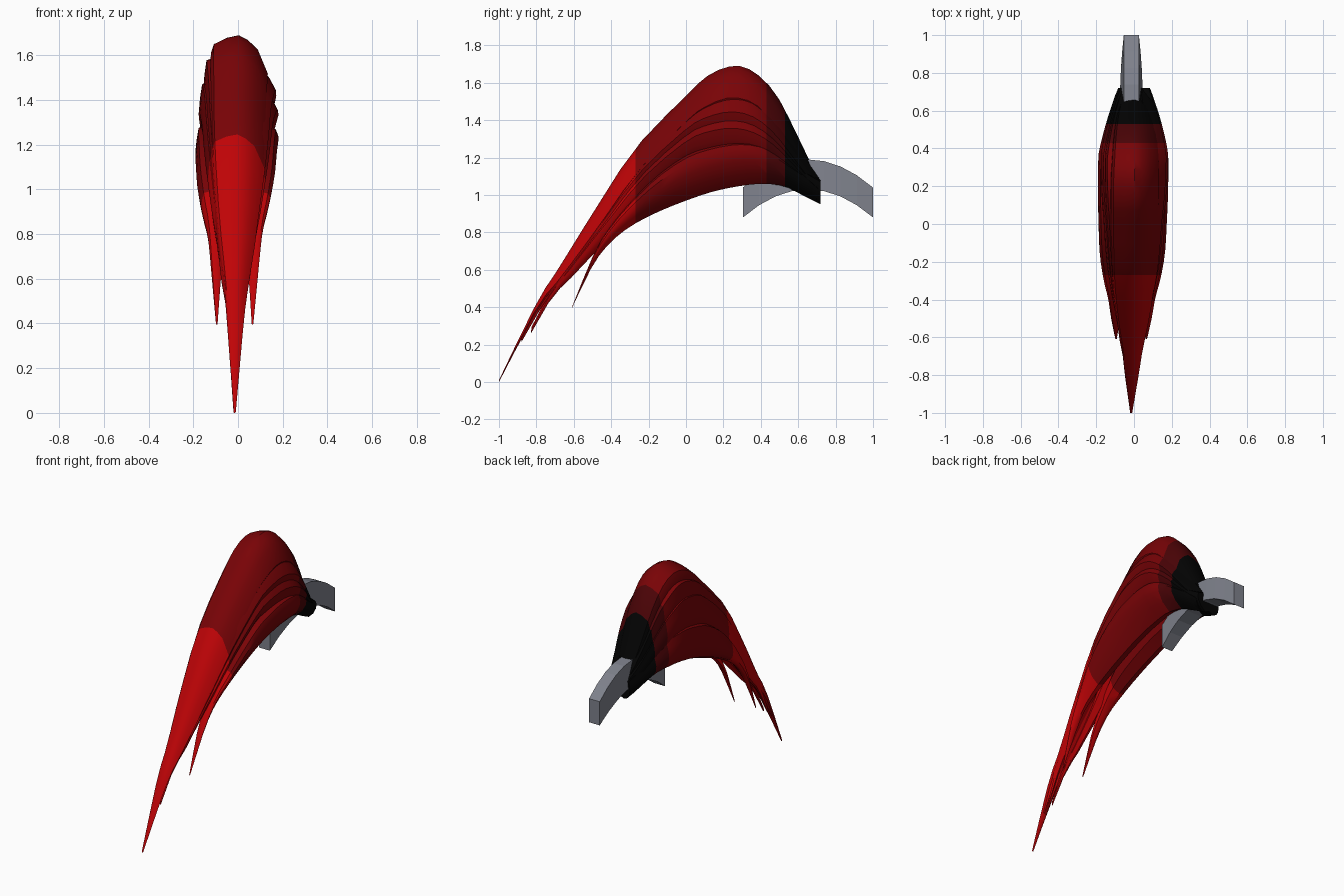
import bpy, bmesh, math
from mathutils import Vector

cube = bpy.data.objects.get("Cube")
if cube:
    bpy.data.objects.remove(cube)


def material(name, colour):
    mat = bpy.data.materials.new(name)
    mat.use_nodes = True
    mat.diffuse_color = (*colour, 1)
    mat.node_tree.nodes["Principled BSDF"].inputs["Base Color"].default_value = (*colour, 1)
    return mat


bright_red = material("bright red", (0.52, 0.001, 0.002))
deep_red = material("deep red", (0.19, 0.001, 0.002))
dark_red = material("dark red", (0.07, 0.001, 0.002))
black = material("black", (0.001, 0.001, 0.001))
grey = material("steel grey", (0.21, 0.22, 0.26))
PLUME = [bright_red, deep_red, dark_red, black]
BANDS = [-0.27, 0.43, 0.53]     # colour changes along the plume
STEPS = 24                      # rings along a lock


def on_path(points, f):
    """Catmull-Rom point at fraction f of a short control path."""
    last = len(points) - 1
    i = min(int(f * last), last - 1)
    t = f * last - i
    a, b, c, d = (Vector(points[min(max(k, 0), last)]) for k in (i - 1, i, i + 1, i + 2))
    return 0.5 * (2 * b + (c - a) * t + (2 * a - 5 * b + 4 * c - d) * t ** 2
                  + (3 * b - a - 3 * c + d) * t ** 3)


def finish(name, bm, mats):
    bmesh.ops.recalc_face_normals(bm, faces=bm.faces)
    mesh = bpy.data.meshes.new(name)
    bm.to_mesh(mesh)
    bm.free()
    for mat in mats:
        mesh.materials.append(mat)
    obj = bpy.data.objects.new(name, mesh)
    bpy.context.scene.collection.objects.link(obj)
    return obj


def loft(bm, rings):
    """Skin a list of rings and cap both ends."""
    rows = [[bm.verts.new(p) for p in ring] for ring in rings]
    n = len(rows[0])
    for a, b in zip(rows, rows[1:]):
        for i in range(n):
            bm.faces.new((a[i], a[(i + 1) % n], b[(i + 1) % n], b[i]))
    bm.faces.new(rows[0])
    bm.faces.new(rows[-1])


# Upper and lower edges (y, z) of the crest lock and of the lowest lock, root to tip
crest_top = [(.69, 1.12), (.59, 1.33), (.48, 1.54), (.36, 1.66), (.25, 1.69), (.12, 1.64),
             (0, 1.53), (-.27, 1.25), (-.5, .9), (-.68, .61), (-.8, .42), (-1, .01)]
crest_under = [(.64, 1), (.54, 1.16), (.44, 1.28), (.35, 1.36), (.22, 1.38), (.1, 1.34),
               (0, 1.28), (-.25, 1.02), (-.46, .75), (-.66, .52), (-.8, .37), (-1, 0)]
low_top = [(.72, 1.08), (.6, 1.15), (.47, 1.24), (.36, 1.28), (.25, 1.285), (.12, 1.26),
           (0, 1.215), (-.15, 1.11), (-.28, .98), (-.39, .85), (-.49, .69), (-.61, .4)]
low_under = [(.72, .95), (.62, 1), (.53, 1.045), (.42, 1.06), (.3, 1.05), (.15, 1.02),
             (0, .97), (-.16, .905), (-.3, .83), (-.41, .74), (-.5, .62), (-.61, .395)]
taper = [(w, 0) for w in (.55, .76, .89, .96, 1, 1, .97, .91, .7, .42, .28, .04)]

# Cross-sections (outward, up): domed crest, undercut left side, upright right side
CREST = [(0, 1), (.3, .87), (.65, .6), (1, -.1), (.85, -.45), (0, -1),
         (-.8, -.8), (-1, -.2), (-.95, .5), (-.85, .75), (-.4, .93)]
UNDERCUT = [(.1, 1), (.4, .77), (.74, .45), (1, .1), (.85, -.3), (.5, -.75), (.1, -1),
            (-.7, -.7), (-1, 0), (-.6, .8)]
INSLOPED = [(.3, 1), (.85, .85), (1, .55), (.9, .1), (.5, -.5), (-.2, -1),
            (-.8, -.8), (-1, 0), (-.6, .8)]
UPRIGHT = [(.4, 1), (.84, .9), (.94, .45), (1, 0), (.9, -.5), (.6, -.85), (.1, -1),
           (-.7, -.7), (-1, 0), (-.6, .8)]


def lock(name, section, side, root_mix, tip_mix, offset, tip_offset, width, reach=1):
    """One tapering lock, mixed between the crest and lowest shapes."""
    rings = []
    for i in range(STEPS + 1):
        t = i / STEPS
        f = t * reach
        mix = root_mix + (tip_mix - root_mix) * t
        top = on_path(crest_top, f).lerp(on_path(low_top, f), mix)
        under = on_path(crest_under, f).lerp(on_path(low_under, f), mix)
        w = width * on_path(taper, t).x
        spread = offset * min(1, .35 + 2.3 * t) + (tip_offset - offset) * t ** 2
        ring = []
        for u, v in section:
            yz = (top + under) / 2 + (top - under) / 2 * v
            ring.append((side * (spread + w * u) - .015 * t, yz.x, yz.y))
        rings.append(ring)
    bm = bmesh.new()
    loft(bm, rings)
    # cut clean colour bands across the lock
    for y in BANDS:
        bmesh.ops.bisect_plane(bm, geom=bm.verts[:] + bm.edges[:] + bm.faces[:],
                               plane_co=(0, y, 0), plane_no=(0, 1, 0))
    for f in bm.faces:
        f.material_index = sum(f.calc_center_median().y > y for y in BANDS)
    obj = finish(name, bm, PLUME)
    bpy.ops.object.select_all(action='DESELECT')
    obj.select_set(True)
    bpy.context.view_layer.objects.active = obj
    bpy.ops.object.shade_smooth_by_angle(angle=math.radians(35))


# Plume: a crest lock and three overlapping locks on each side
lock("crest_lock", CREST, 1, 0, 0, .01, 0, .13)
lock("upper_lock_left", UNDERCUT, 1, .43, .05, .085, .008, .1, .95)
lock("middle_lock_left", UNDERCUT, 1, .72, .2, .1, .015, .095, .95)
lock("lower_lock_left", INSLOPED, 1, 1, 1, .1, .08, .09)
lock("upper_lock_right", UPRIGHT, -1, .36, .05, .065, .008, .093, .95)
lock("middle_lock_right", UPRIGHT, -1, .7, .2, .09, .015, .09, .95)
lock("lower_lock_right", UPRIGHT, -1, 1, 1, .1, .08, .088)

# Holder: arched bar, a little wider at its middle
rings = []
for i in range(9):
    u = i / 4 - 1
    y, z = .652 + .348 * u, 1.19 - .15 * u * u
    wide = .04 + .02 * (1 - u * u)
    rings.append([(x - .014, y, h) for x, h in
                  ((-.04, z), (.04, z), (wide, z - .16), (-wide, z - .16))])
bm = bmesh.new()
loft(bm, rings)
finish("plume_holder", bm, [grey])
